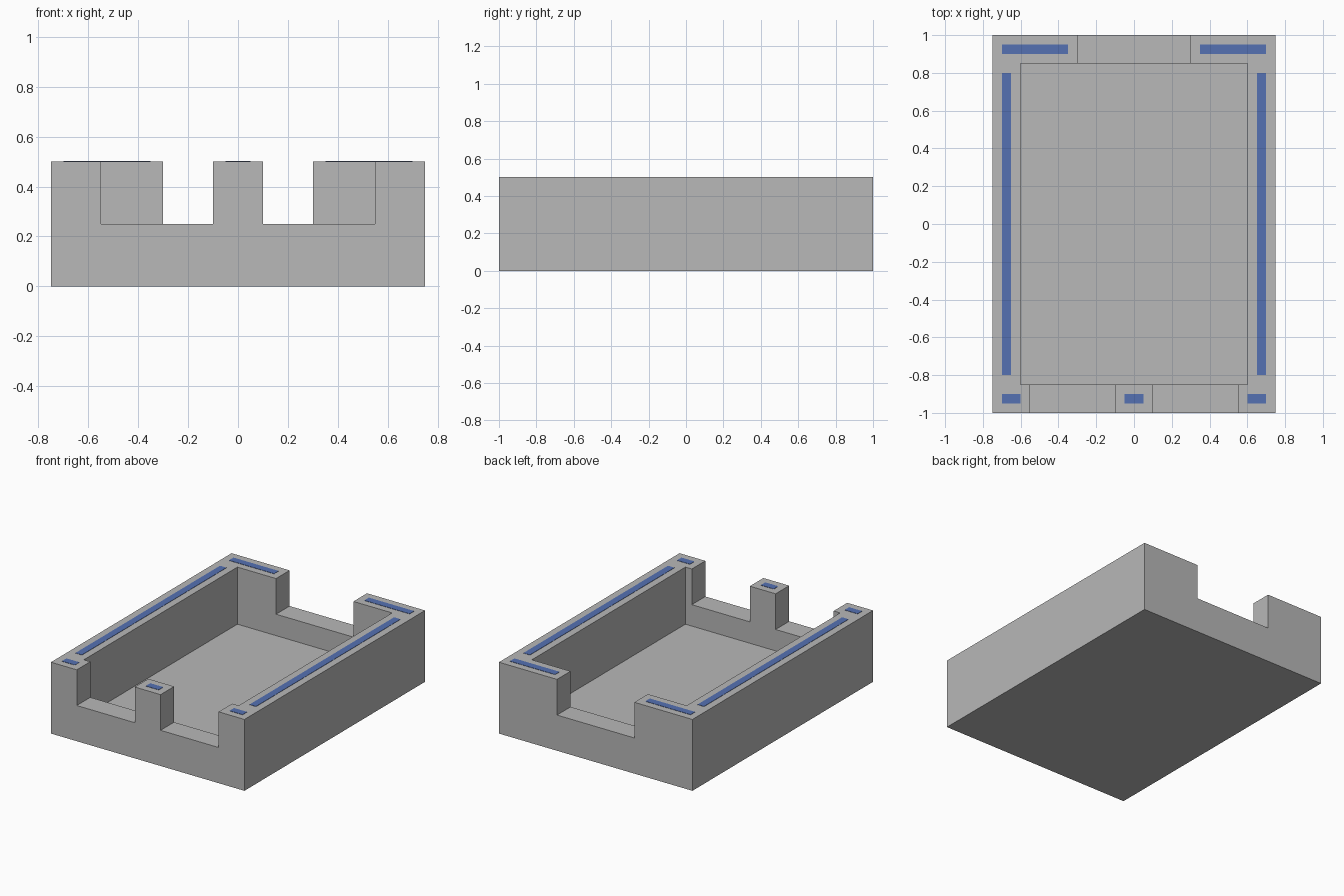
import bpy

if "Cube" in bpy.data.objects:
    bpy.data.objects.remove(bpy.data.objects["Cube"])


def material(name, rgb):
    m = bpy.data.materials.new(name)
    m.diffuse_color = (*rgb, 1)
    m.use_nodes = True
    m.node_tree.nodes["Principled BSDF"].inputs["Base Color"].default_value = m.diffuse_color
    return m


GREY = material("light grey", (0.48, 0.48, 0.48))
BLUE = material("blue", (0.09, 0.165, 0.45))


def box(name, x, y, z, mat=GREY):
    """Box spanning the (min, max) pairs on each axis."""
    bpy.ops.mesh.primitive_cube_add(size=1)
    ob = bpy.context.object
    ob.name = ob.data.name = name
    for v in ob.data.vertices:
        v.co = [(a + b) / 2 + c * (b - a) for (a, b), c in zip((x, y, z), v.co)]
    ob.data.materials.append(mat)
    return ob


def cut(target, x, y, z):
    """Subtract a box from the target."""
    cutter = box("cutter", x, y, z)
    cutter.hide_render = True
    mod = target.modifiers.new("cut", 'BOOLEAN')
    mod.operation = 'DIFFERENCE'
    mod.solver = 'EXACT'
    mod.object = cutter
    bpy.context.view_layer.objects.active = target
    bpy.ops.object.modifier_apply(modifier=mod.name)
    bpy.data.objects.remove(cutter)


# Open tray: block, hollowed, with wall notches
tray = box("tray", (-0.75, 0.75), (-1, 1), (0, 0.5))
cut(tray, (-0.6, 0.6), (-0.85, 0.85), (0.1, 0.7))
cut(tray, (-0.3, 0.3), (0.75, 1.1), (0.25, 0.7))       # back notch
for x in ((-0.55, -0.1), (0.1, 0.55)):                 # two front notches
    cut(tray, x, (-1.1, -0.75), (0.25, 0.7))

# Blue strips on the rim
RIM = (0.496, 0.502)
for side, s in (("left", -1), ("right", 1)):
    for part, x, y in (("side_strip", (0.65, 0.7), (-0.8, 0.8)),
                       ("back_strip", (0.35, 0.7), (0.9, 0.95)),
                       ("front_strip", (0.6, 0.7), (-0.95, -0.9))):
        box(f"{side}_{part}", sorted(s * v for v in x), y, RIM, BLUE)
box("post_strip", (-0.05, 0.05), (-0.95, -0.9), RIM, BLUE)
